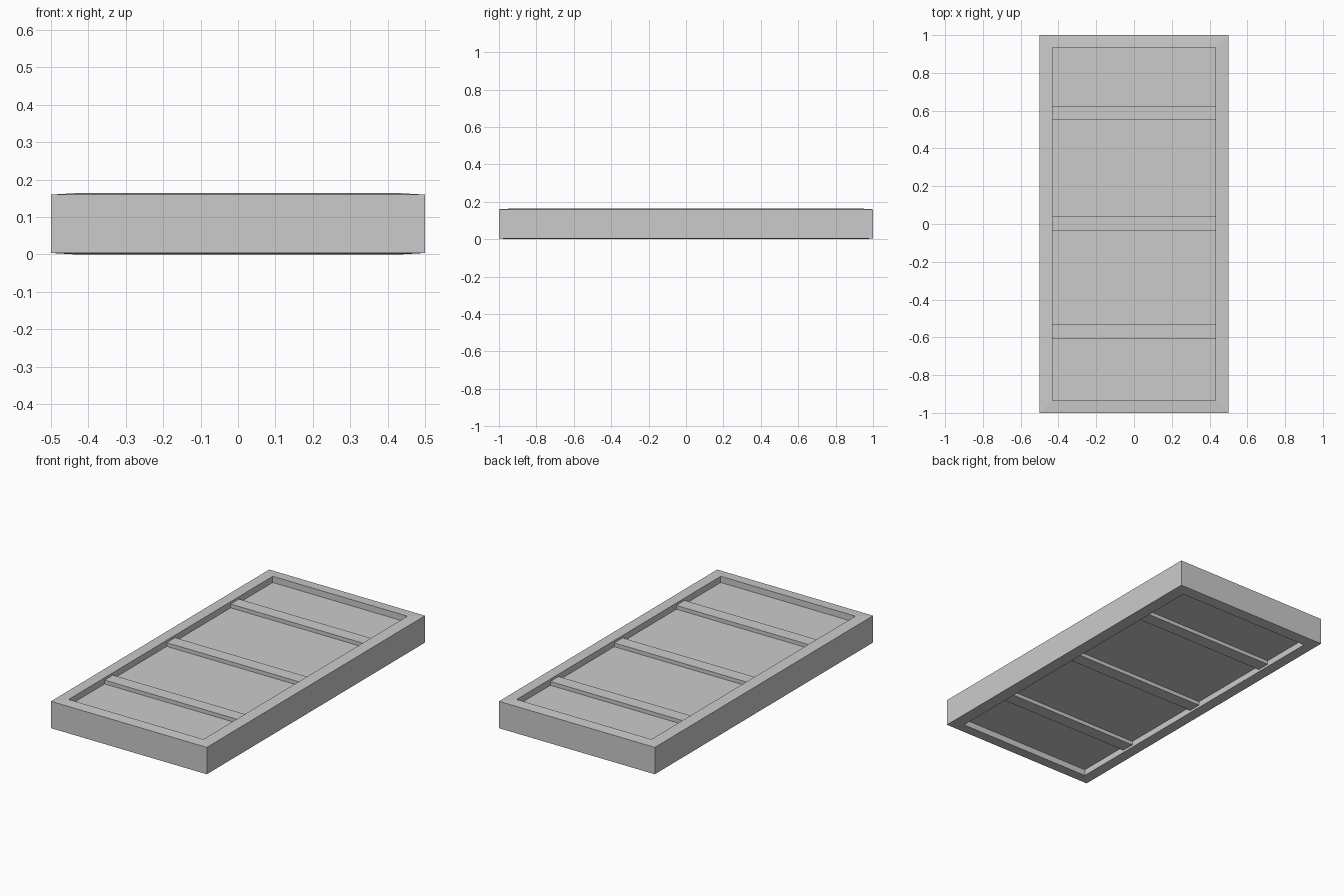
import bpy, bmesh

cube = bpy.data.objects.get("Cube")
if cube:
    bpy.data.objects.remove(cube, do_unlink=True)

HEIGHT = 0.164
MID = HEIGHT / 2
INNER_X, INNER_Y = 0.432, 0.935

grey = bpy.data.materials.new("plain grey")
grey.use_nodes = True
grey.diffuse_color = (0.6, 0.6, 0.6, 1)
grey.node_tree.nodes["Principled BSDF"].inputs["Base Color"].default_value = grey.diffuse_color


def finish(name, bm):
    bmesh.ops.recalc_face_normals(bm, faces=bm.faces)
    mesh = bpy.data.meshes.new(name)
    bm.to_mesh(mesh)
    bm.free()
    mesh.materials.append(grey)
    obj = bpy.data.objects.new(name, mesh)
    bpy.context.collection.objects.link(obj)
    return obj


def box(name, y0, y1, recess):
    """Box across the opening, recessed equally from top and bottom."""
    bm = bmesh.new()
    bmesh.ops.create_cube(bm, size=1)
    size = (2 * INNER_X, y1 - y0, HEIGHT - 2 * recess)
    bmesh.ops.scale(bm, vec=size, verts=bm.verts)
    bmesh.ops.translate(bm, vec=(0, (y0 + y1) / 2, MID), verts=bm.verts)
    return finish(name, bm)


# Mitred outer frame, very slightly thinner at its outside edge
bm = bmesh.new()
rings = []
for x, y, drop in ((0.5, 1, 0.004), (INNER_X, INNER_Y, 0)):
    for z in ((drop, HEIGHT - drop) if not drop else (HEIGHT - drop, drop)):
        rings.append([bm.verts.new((sx * x, sy * y, z))
                      for sx, sy in ((-1, -1), (1, -1), (1, 1), (-1, 1))])
for r in range(4):
    a, b = rings[r], rings[(r + 1) % 4]
    for i in range(4):
        j = (i + 1) % 4
        bm.faces.new((a[i], a[j], b[j], b[i]))
finish("outer_frame", bm)

# Recessed panel filling the frame
box("recessed_panel", -INNER_Y, INNER_Y, 0.036)

# Cross rails standing proud of the panel on both sides
for name, y in (("front", -0.567), ("middle", 0.002), ("back", 0.588)):
    box(name + "_cross_rail", y - 0.038, y + 0.038, 0.014)
